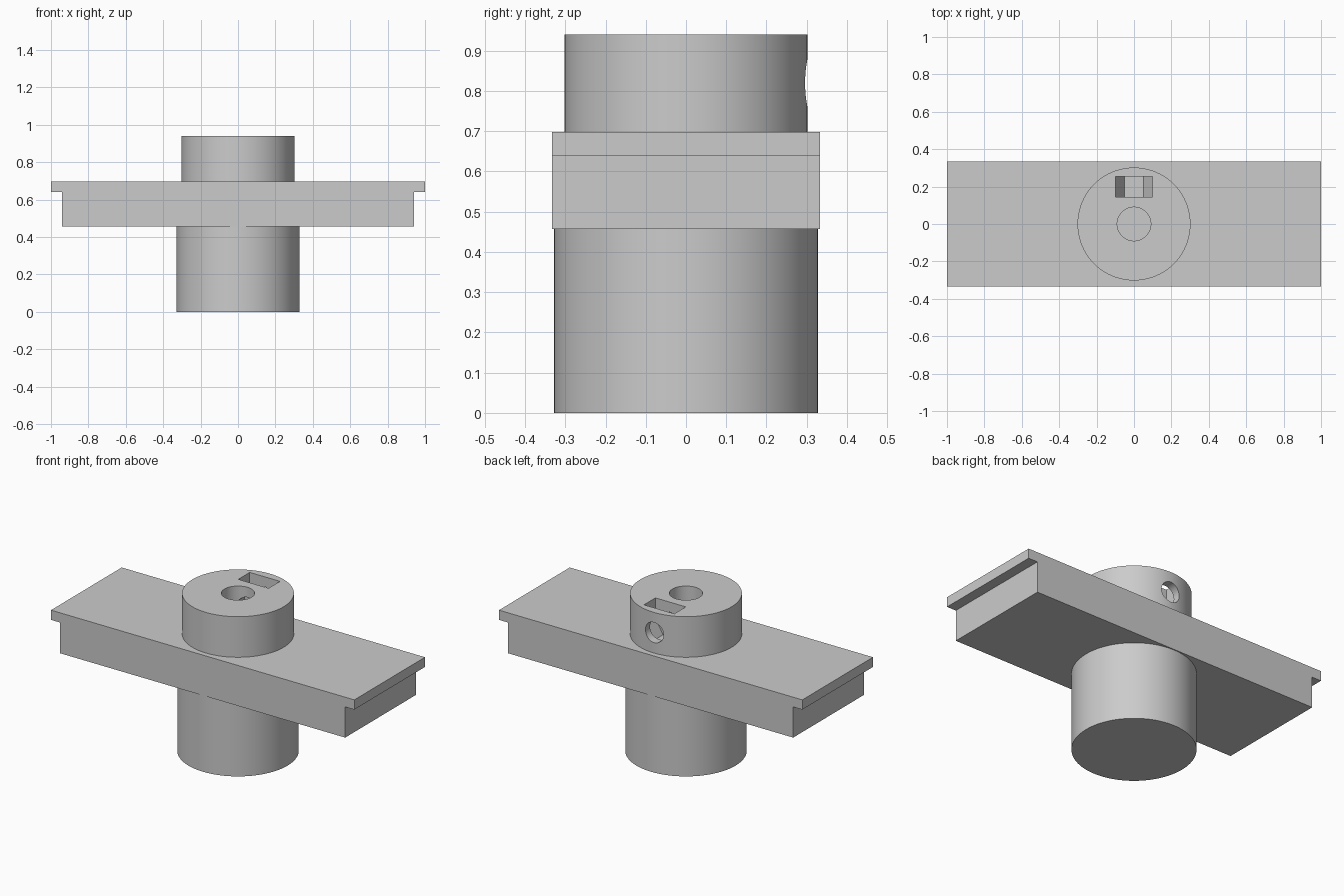
import bpy, bmesh, math
from mathutils import Matrix

default = bpy.data.objects.get("Cube")
if default:
    bpy.data.objects.remove(default, do_unlink=True)

grey = bpy.data.materials.new("plain_grey")
grey.use_nodes = True
colour = (0.6, 0.6, 0.6, 1)
grey.diffuse_color = colour
grey.node_tree.nodes["Principled BSDF"].inputs["Base Color"].default_value = colour


def make_object(name, bm):
    bmesh.ops.recalc_face_normals(bm, faces=bm.faces)
    mesh = bpy.data.meshes.new(name)
    bm.to_mesh(mesh)
    bm.free()
    mesh.materials.append(grey)
    obj = bpy.data.objects.new(name, mesh)
    bpy.context.collection.objects.link(obj)
    return obj


def cylinder(name, radius, z0, z1, sides=128):
    bm = bmesh.new()
    bmesh.ops.create_cone(bm, cap_ends=True, segments=sides, radius1=radius, radius2=radius,
                          depth=z1 - z0, matrix=Matrix.Translation((0, 0, (z0 + z1) / 2)))
    return make_object(name, bm)


def prism(name, profile, y0, y1):
    """Extrude an (x, z) outline along y."""
    bm = bmesh.new()
    face = bm.faces.new([bm.verts.new((x, y0, z)) for x, z in profile])
    result = bmesh.ops.extrude_face_region(bm, geom=[face])
    verts = [v for v in result["geom"] if isinstance(v, bmesh.types.BMVert)]
    bmesh.ops.translate(bm, verts=verts, vec=(0, y1 - y0, 0))
    return make_object(name, bm)


def circle(radius, sides, z):
    return [(radius * math.cos(math.tau * i / sides), z + radius * math.sin(math.tau * i / sides))
            for i in range(sides)]


def cut(target, cutter):
    mod = target.modifiers.new("cut", "BOOLEAN")
    mod.operation, mod.solver, mod.object = "DIFFERENCE", "EXACT", cutter
    bpy.context.view_layer.objects.active = target
    bpy.ops.object.modifier_apply(modifier=mod.name)
    bpy.data.objects.remove(cutter, do_unlink=True)


def smooth(obj):
    bpy.ops.object.select_all(action="DESELECT")
    obj.select_set(True)
    bpy.context.view_layer.objects.active = obj
    bpy.ops.object.shade_smooth_by_angle(angle=math.radians(25))


BASE, LEDGE, DECK, TOP = 0.457, 0.64, 0.698, 0.94
SCREW_Z = 0.82

# Round post under the plate
post = cylinder("lower_post", 0.328, 0, BASE)

# Plate with an overhanging lip at both ends
half = [(0.94, BASE), (0.94, LEDGE), (1, LEDGE), (1, DECK)]
plate = prism("lipped_plate", half + [(-x, z) for x, z in reversed(half)], -0.333, 0.333)

# Hub with shaft bore, hexagonal nut pocket and set screw hole
hub = cylinder("hub", 0.302, DECK, TOP)
cut(hub, cylinder("bore_cutter", 0.09, DECK - 0.1, TOP + 0.1, 64))
hexagon = circle(0.1, 6, SCREW_Z)
pocket = [(0.1, TOP + 0.1), (-0.1, TOP + 0.1)] + hexagon[3:] + hexagon[:1]
cut(hub, prism("nut_pocket_cutter", pocket, 0.145, 0.253))
cut(hub, prism("screw_hole_cutter", circle(0.06, 48, SCREW_Z), 0.0, 0.4))

for part in (post, hub):
    smooth(part)
